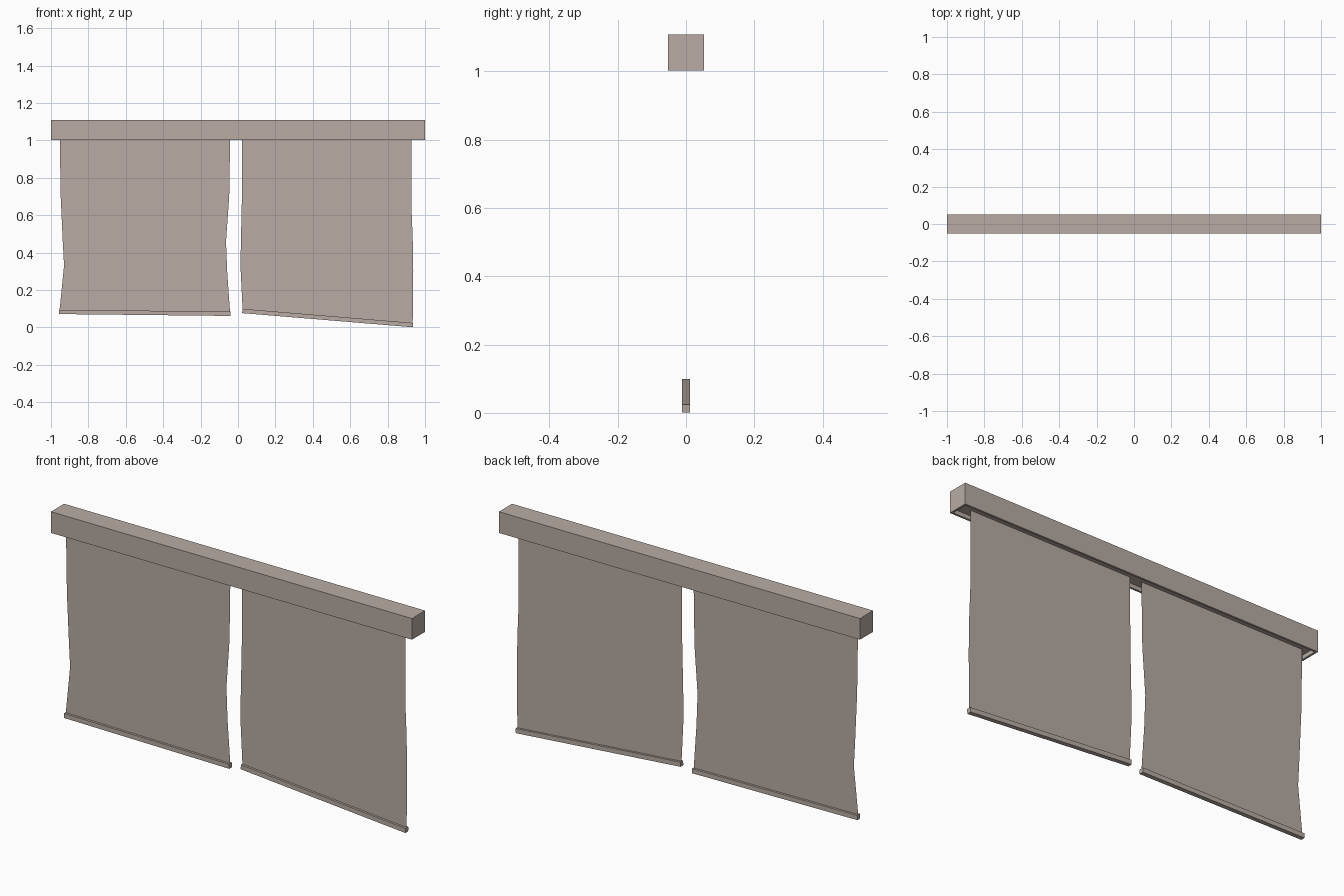
import bpy, bmesh
from mathutils import Vector

cube = bpy.data.objects.get("Cube")
if cube:
    bpy.data.objects.remove(cube, do_unlink=True)

taupe = bpy.data.materials.new("warm taupe")
taupe.use_nodes = True
colour = (0.479, 0.413, 0.371, 1)
taupe.diffuse_color = colour
taupe.node_tree.nodes["Principled BSDF"].inputs["Base Color"].default_value = colour


def add_object(name, bm):
    mesh = bpy.data.meshes.new(name)
    bm.to_mesh(mesh)
    bm.free()
    mesh.materials.append(taupe)
    obj = bpy.data.objects.new(name, mesh)
    bpy.context.collection.objects.link(obj)
    return obj


# Housing: long box with a shallow recess underneath
RECESS = 0.02
bm = bmesh.new()
bmesh.ops.create_cube(bm, size=1)
for v in bm.verts:
    v.co = Vector((v.co.x * 2, v.co.y * 0.104, v.co.z * 0.106 + 1.055))
bm.normal_update()
underside = [f for f in bm.faces if f.normal.z < -0.9]
bmesh.ops.inset_region(bm, faces=underside, thickness=0.015)
bmesh.ops.inset_region(bm, faces=underside, thickness=0.0005, depth=-RECESS)
add_object("housing", bm)


def hanging_sheet(name, left_edge, right_edge):
    """Thin cloth between two wavy edges, each a list of (x, z) points."""
    bm = bmesh.new()
    rows = [[bm.verts.new((x, 0, z)) for x, z in pair]
            for pair in zip(left_edge, right_edge)]
    for (a, b), (c, d) in zip(rows, rows[1:]):
        bm.faces.new((c, d, b, a))
    add_object(name, bm)


def bottom_bar(name, start, end, height=0.023, depth=0.022):
    """Rectangular bar whose centre line runs between two (x, z) points."""
    bm = bmesh.new()
    a, b = Vector((start[0], 0, start[1])), Vector((end[0], 0, end[1]))
    along = (b - a).normalized()
    up = Vector((-along.z, 0, along.x))
    bmesh.ops.create_cube(bm, size=1)
    for v in bm.verts:
        p = v.co.copy()
        v.co = a.lerp(b, p.x + 0.5) + up * p.z * height
        v.co.y = p.y * depth
    add_object(name, bm)


top = 1 + RECESS

# Sheet on the model's right
hanging_sheet("right_sheet",
              [(-0.953, top), (-0.948, 0.7), (-0.937, 0.46), (-0.93, 0.33), (-0.955, 0.083)],
              [(-0.042, top), (-0.047, 0.7), (-0.064, 0.46), (-0.058, 0.3), (-0.042, 0.073)])
bottom_bar("right_bottom_bar", (-0.957, 0.083), (-0.041, 0.073))

# Sheet on the model's left, sagging to one side
hanging_sheet("left_sheet",
              [(0.022, top), (0.021, 0.7), (0.016, 0.48), (0.013, 0.33), (0.025, 0.088)],
              [(0.927, top), (0.927, 0.65), (0.934, 0.48), (0.937, 0.3), (0.934, 0.012)])
bottom_bar("left_bottom_bar", (0.023, 0.088), (0.936, 0.0125))
